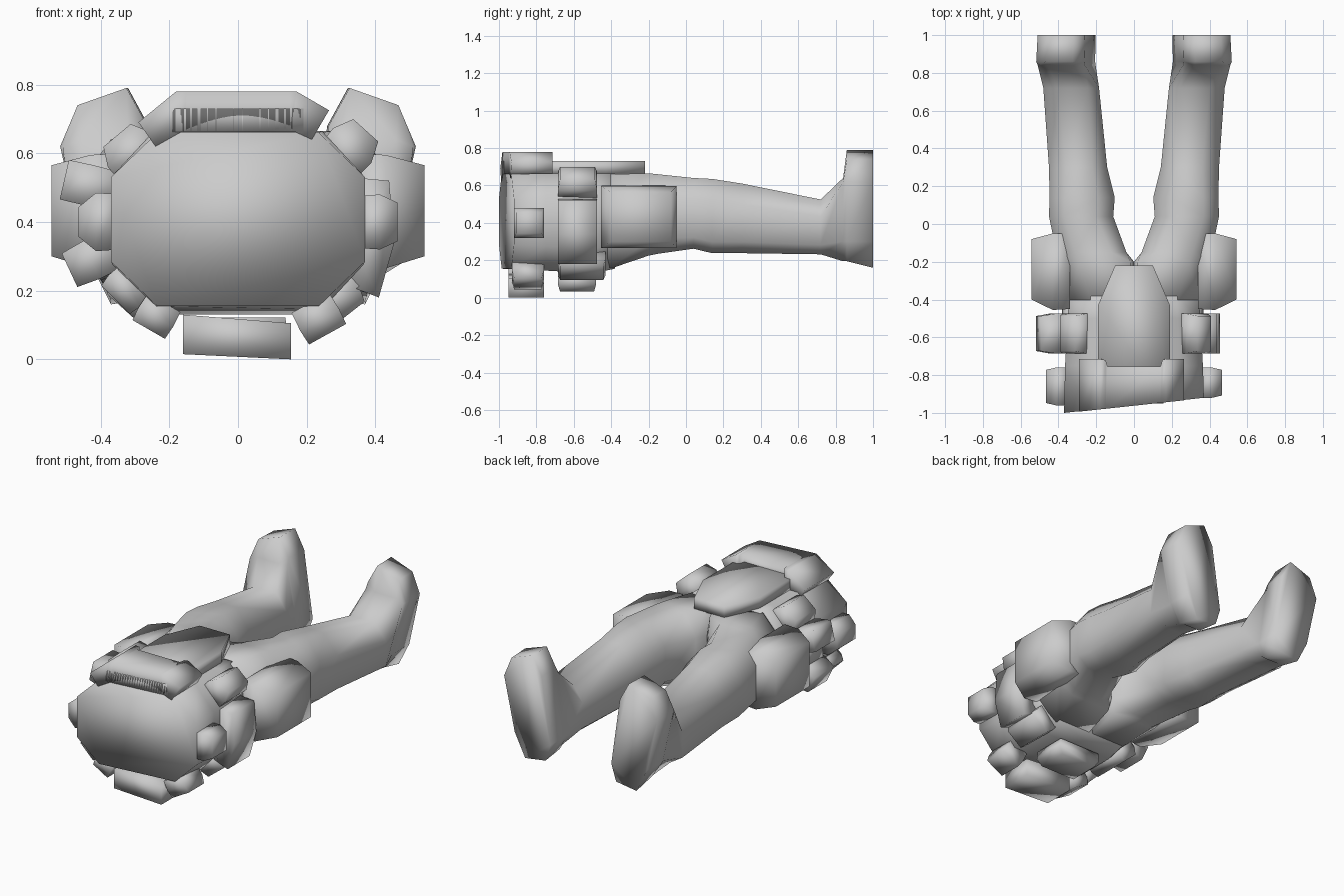
import bpy, bmesh, math
from mathutils import Vector

if "Cube" in bpy.data.objects:
    bpy.data.objects.remove(bpy.data.objects["Cube"])

mat = bpy.data.materials.new("plain grey")
mat.diffuse_color = (0.6, 0.6, 0.6, 1)
mat.use_nodes = True
mat.node_tree.nodes["Principled BSDF"].inputs["Base Color"].default_value = mat.diffuse_color


def loft(name, rings):
    """Skin a list of equal-length point rings, cap both ends, shade smooth."""
    bm = bmesh.new()
    vs = [[bm.verts.new(p) for p in r] for r in rings]
    n = len(rings[0])
    for a, b in zip(vs, vs[1:]):
        for i in range(n):
            j = (i + 1) % n
            bm.faces.new((a[i], a[j], b[j], b[i]))
    bm.faces.new(vs[0][::-1])
    bm.faces.new(vs[-1])
    bmesh.ops.recalc_face_normals(bm, faces=bm.faces)
    for f in bm.faces:
        f.smooth = True
    me = bpy.data.meshes.new(name)
    bm.to_mesh(me)
    bm.free()
    me.materials.append(mat)
    ob = bpy.data.objects.new(name, me)
    bpy.context.collection.objects.link(ob)
    return ob


def octagon(x0, x1, z0, z1, inner, outer, low, top):
    """Chamfered box section; inner/outer are chamfer widths, low/top heights."""
    return [(x0 + inner, z0), (x1 - outer, z0), (x1, z0 + low), (x1, z1 - top),
            (x1 - outer, z1), (x0 + inner, z1), (x0, z1 - top), (x0, z0 + low)]


def front(x):
    """Slanted plane of the waist cut."""
    return -0.96 + 0.108 * x


# Torso: waist cut to hips
rings = [[(x, front(x), z) for x, z in octagon(-.37, .37, .155, .66, .135, .135, .13, .13)]]
for y, hx, z0, z1 in [(-.75, .365, .145, .665), (-.5, .35, .13, .665), (-.38, .345, .155, .665)]:
    rings.append([(x, y, z) for x, z in octagon(-hx, hx, z0, z1, .12, .12, .13, .13)])
loft("torso", rings)

# Legs with upturned feet: y, x range, z range, chamfers inner / outer / low / top
LEG = [(-.42, .0, .345, .15, .66, .01, .12, .12, .13),
       (-.20, .0, .40, .225, .665, .02, .11, .08, .13),
       (-.15, .04, .41, .235, .66, .08, .10, .08, .13),
       (.04, .11, .45, .262, .64, .09, .08, .06, .11),
       (.14, .102, .447, .238, .635, .09, .08, .06, .11),
       (.30, .142, .45, .238, .61, .08, .09, .06, .11),
       (.72, .185, .48, .232, .525, .06, .08, .05, .09)]
SOLE = [(.235, .18), (.37, .16), (.44, .3), (.51, .62),
        (.46, .74), (.32, .79), (.26, .68), (.203, .28)]
for s, side in ((1, "right"), (-1, "left")):
    rings = [[(s * x, row[0], z) for x, z in octagon(*row[1:])] for row in LEG]
    # ankle flares into the foot
    rings.append([(s * x, .84, min(z, .64) + (.035 if z < .25 else 0)) for x, z in SOLE])
    rings.append([(s * x * 1.015, .86, max(z, .195)) for x, z in SOLE])
    rings.append([(s * x, 1.0, z) for x, z in SOLE])
    loft(side + "_leg", rings)

    # Thigh side pack, tapering outwards
    pack = []
    for x, y0, y1, z0, z1 in [(.34, -.45, -.05, .27, .60), (.43, -.455, -.05, .265, .595),
                              (.543, -.40, -.08, .30, .565)]:
        pack.append([(s * x, y0, z0), (s * x, y1, z0), (s * x, y1, z1), (s * x, y0, z1)])
    loft(side + "_side_pack", pack)

# Long tapered plate on the belly
outline = [(-.19, front(-.19) - .002), (.19, front(.19) - .002), (.19, -.43), (.10, -.22),
           (-.10, -.22), (-.19, -.43)]
loft("belly_plate", [[(x, y, z) for x, y in outline] for z in (.662, .73)])

# Belt buckle arc: folded strip, notched at the back over the plate
ARC = [(-.29, .69, -.24, .62, -.715), (-.18, .78, -.16, .665, -.715),
       (-.15, .78, -.15, .665, -.72), (-.14, .78, -.14, .665, -.755),
       (.14, .78, .14, .665, -.755), (.15, .78, .15, .665, -.72),
       (.17, .78, .16, .665, -.715), (.265, .725, .215, .64, -.715)]
loft("belt_buckle", [[(xo, front(xo) - .002, zo), (xo, yb, zo),
                      (xi, yb, zi), (xi, front(xi) - .002, zi)]
                     for xo, zo, xi, zi, yb in ARC])


def pouch(name, x, z, deg, w, h, y0, y1, taper=.75):
    """Pouch based at (x, z), growing outwards along angle deg by h."""
    a = math.radians(deg)
    out = Vector((math.cos(a), 0, math.sin(a)))
    tan = Vector((-math.sin(a), 0, math.cos(a)))
    base = Vector((x, 0, z))
    rings = []
    for d, k, iy in ((0, .95, 0), (.55 * h, 1, 0), (h, taper, .012)):
        rings.append([base + out * d + tan * (t * w * k / 2) + Vector((0, y, 0))
                      for t, y in ((-1, y0 + iy), (1, y0 + iy), (1, y1 - iy), (-1, y1 - iy))])
    loft(name, rings)


# Belt pouches around the waist
pouch("belt_pouch_right", .35, .40, 0, .16, .115, -.92, -.76, .7)
pouch("belt_pouch_left", -.35, .40, 180, .17, .115, -.96, -.76, .5)
pouch("belt_pouch_lower_right", .21, .165, -61, .13, .105, -.93, -.76, .95)
pouch("belt_pouch_lower_left", -.215, .165, 240, .115, .09, -.95, -.76, .95)
pouch("belt_pouch_corner_left", -.30, .23, 225, .13, .08, -.94, -.76, .9)

# Rear belt pouch, slightly tilted
rings = []
for y in (-.95, -.76):
    rings.append([(-.16, y, .015), (.155, y, 0), (.155, y, .105), (-.16, y, .13)])
loft("belt_pouch_rear", rings)

# Thigh strap pouches, second row
Y0, Y1 = -.685, -.475
pouch("strap_pouch_top_right", .285, .57, 48, .15, .13, Y0, Y1, .65)
pouch("strap_pouch_top_left", -.275, .56, 130, .16, .12, Y0, Y1, .65)
pouch("strap_pouch_upper_left", -.34, .485, 167, .12, .17, Y0, Y1, .98)
pouch("strap_pouch_side_left", -.34, .39, 180, .13, .10, Y0, Y1, .7)
pouch("strap_pouch_low_left", -.35, .325, 205, .12, .155, Y0, Y1, .9)
pouch("strap_pouch_corner_left", -.28, .22, 228, .14, .09, Y0, -.43, .8)
pouch("strap_pouch_corner_right", .26, .21, -52, .15, .10, Y0, -.43, .8)
pouch("strap_pouch_rear", 0, .122, 270, .29, .09, Y0, -.48, .8)

# Long bent pouch wrapping the right thigh
BENT = [(.33, .53), (.44, .52), (.455, .34), (.41, .18), (.32, .215), (.34, .32)]
loft("strap_pouch_side_right", [[(x, y, z) for x, z in BENT] for y in (Y0, Y1)])
